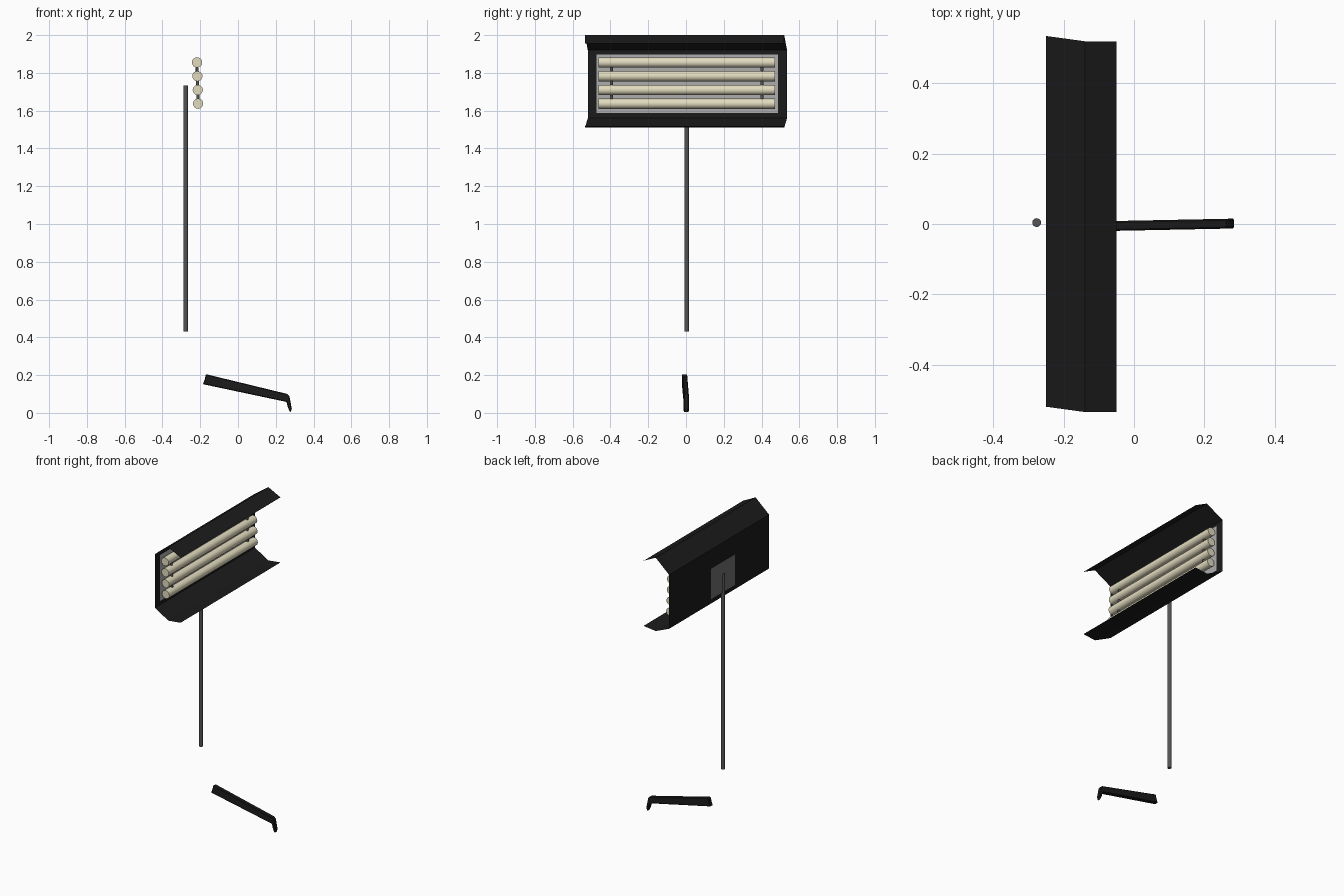
import bpy, bmesh, math
from mathutils import Vector

if "Cube" in bpy.data.objects:
    bpy.data.objects.remove(bpy.data.objects["Cube"])


def material(name, r, g, b):
    m = bpy.data.materials.new(name)
    m.diffuse_color = (r, g, b, 1)
    m.use_nodes = True
    m.node_tree.nodes["Principled BSDF"].inputs["Base Color"].default_value = m.diffuse_color
    return m


BLACK = material("black_metal", 0.011, 0.011, 0.011)
CREAM = material("cream_glass", 0.76, 0.71, 0.52)
SILVER = material("silver_reflector", 0.42, 0.42, 0.43)
STEEL = material("dark_steel", 0.09, 0.09, 0.09)
GREY = material("mount_grey", 0.16, 0.16, 0.16)


def finish(name, bm, mat):
    bmesh.ops.recalc_face_normals(bm, faces=bm.faces)
    me = bpy.data.meshes.new(name)
    bm.to_mesh(me)
    bm.free()
    ob = bpy.data.objects.new(name, me)
    bpy.context.collection.objects.link(ob)
    me.materials.append(mat)
    return ob


def sheet(name, profile, mat):
    """Thin folded sheet; each profile row is x, z, y_min, y_max."""
    bm = bmesh.new()
    rows = [[bm.verts.new((x, y, z)) for y in (a, b)] for x, z, a, b in profile]
    for p, q in zip(rows, rows[1:]):
        bm.faces.new((p[0], p[1], q[1], q[0]))
    return finish(name, bm, mat)


def rod(name, start, end, radius, mat, sides=16):
    a, b = Vector(start), Vector(end)
    d = b - a
    bpy.ops.mesh.primitive_cylinder_add(
        vertices=sides, radius=radius, depth=d.length, location=(a + b) / 2,
        rotation=d.to_track_quat('Z', 'Y').to_euler())
    ob = bpy.context.object
    ob.name = name
    ob.data.materials.append(mat)
    bpy.ops.object.shade_smooth_by_angle(angle=math.radians(40))
    return ob


# Folded housing: top flap, back panel and bottom flap
sheet("lamp_housing", [
    (-0.05, 1.955, -0.535, 0.52), (-0.14, 2.00, -0.535, 0.52),
    (-0.25, 1.92, -0.52, 0.535), (-0.25, 1.56, -0.52, 0.535),
    (-0.14, 1.51, -0.535, 0.52), (-0.05, 1.52, -0.535, 0.52)], BLACK)

# Reflector inside and mounting plate behind
sheet("reflector", [(-0.245, 1.897, -0.473, 0.487), (-0.245, 1.587, -0.473, 0.487)], SILVER)
sheet("mounting_plate", [(-0.281, 1.82, -0.12, 0.14), (-0.281, 1.61, -0.12, 0.14)], GREY)

# Four tubes and the thin spacers tying them together
for i in range(4):
    z = 1.637 + i * 0.0727
    x = -0.211 - i * 0.002
    rod(f"light_tube_{i + 1}", (x, -0.462, z), (x, 0.472, z), 0.027, CREAM, 20)
for side, y in (("left", -0.395), ("right", 0.403)):
    rod(f"tube_spacer_{side}", (-0.211, y, 1.637), (-0.217, y, 1.855), 0.008, STEEL, 10)

# Upright pole
rod("pole", (-0.277, 0.004, 0.43), (-0.277, 0.004, 1.733), 0.0125, STEEL, 16)

# Sloping leg with a turned-down foot
outline = [(-0.17, 0.205), (0.262, 0.10), (0.272, 0.088), (0.285, 0.022),
           (0.277, 0.0), (0.264, 0.03), (0.257, 0.058), (-0.186, 0.152), (-0.176, 0.178)]
bm = bmesh.new()
face = bm.faces.new([bm.verts.new((x, -0.014, z)) for x, z in outline])
ext = bmesh.ops.extrude_face_region(bm, geom=[face])
bmesh.ops.translate(bm, vec=(0, 0.028, 0),
                    verts=[v for v in ext["geom"] if isinstance(v, bmesh.types.BMVert)])
for v in bm.verts:
    v.co.y += -0.008 + (v.co.x + 0.18) * 0.02
leg = finish("leg", bm, BLACK)
bev = leg.modifiers.new("edge_bevel", 'BEVEL')
bev.width = 0.004
bev.segments = 1
bev.limit_method = 'ANGLE'
bev.angle_limit = math.radians(60)
